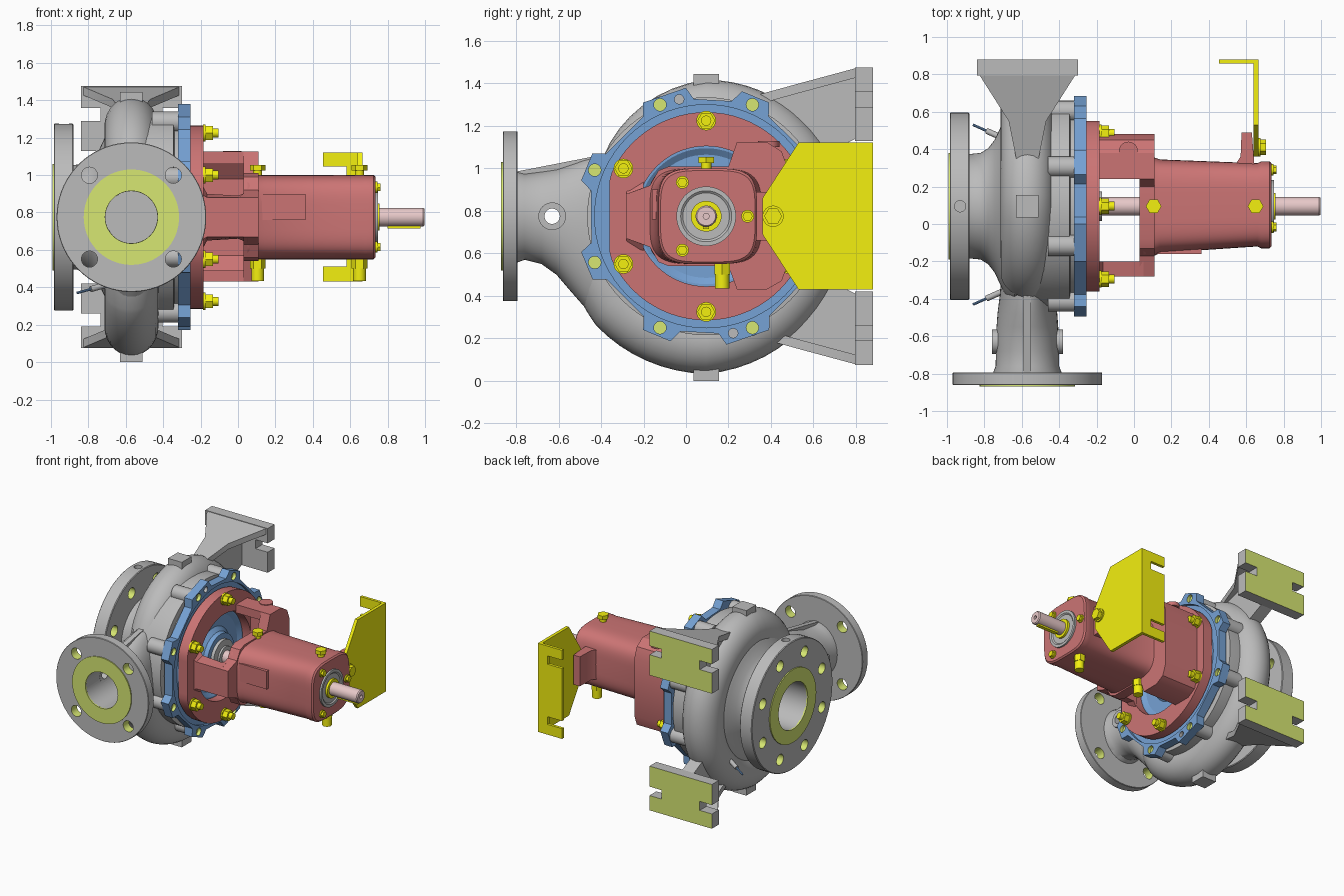
import bpy, bmesh
from math import sin, cos, pi, radians, copysign
from mathutils import Vector

if "Cube" in bpy.data.objects:
    bpy.data.objects.remove(bpy.data.objects["Cube"])

CY, CZ = 0.095, 0.775          # shaft axis
DX = -0.57                     # volute / discharge centre plane

def material(name, rgb):
    m = bpy.data.materials.new(name)
    m.diffuse_color = (*rgb, 1)
    m.use_nodes = True
    m.node_tree.nodes["Principled BSDF"].inputs["Base Color"].default_value = m.diffuse_color
    return m

GREY = material("cast_grey", (0.5, 0.5, 0.5))
RED = material("bracket_red", (0.6, 0.175, 0.175))
BLUE = material("cover_blue", (0.18, 0.36, 0.66))
YELLOW = material("hardware_yellow", (0.9, 0.87, 0.005))
LIME = material("machined_lime", (0.68, 0.8, 0.17))
PINK = material("shaft_pink", (0.8, 0.58, 0.58))

def finish(name, bm, mat):
    bmesh.ops.remove_doubles(bm, verts=bm.verts, dist=1e-5)
    bmesh.ops.recalc_face_normals(bm, faces=bm.faces)
    me = bpy.data.meshes.new(name)
    bm.to_mesh(me)
    bm.free()
    me.materials.append(mat)
    ob = bpy.data.objects.new(name, me)
    bpy.context.collection.objects.link(ob)
    return ob

def loft(name, rings, mat, wrap=False):
    """Skin a list of point rings; cap the ends unless wrapped."""
    bm = bmesh.new()
    vs = [[bm.verts.new(p) for p in r] for r in rings]
    n = len(vs[0])
    pairs = list(zip(vs, vs[1:])) + ([(vs[-1], vs[0])] if wrap else [])
    for a, b in pairs:
        for i in range(n):
            j = (i + 1) % n
            bm.faces.new((a[i], a[j], b[j], b[i]))
    if not wrap:
        bm.faces.new(vs[0])
        bm.faces.new(vs[-1])
    return finish(name, bm, mat)

def prism(name, yz, x0, x1, mat):
    return loft(name, [[(x, y, z) for y, z in yz] for x in (x0, x1)], mat)

def box(name, x, y, z, mat):
    return prism(name, [(y[0], z[0]), (y[1], z[0]), (y[1], z[1]), (y[0], z[1])], *x, mat)

def cyl(name, p0, p1, r, mat, n=32):
    p0, p1 = Vector(p0), Vector(p1)
    q = (p1 - p0).to_track_quat('Z', 'Y')
    circle = [q @ Vector((r * cos(2*pi*i/n), r * sin(2*pi*i/n), 0)) for i in range(n)]
    return loft(name, [[p + c for c in circle] for p in (p0, p1)], mat)

def turned(name, prof, mat, axis='x', n=72, wrap=False):
    """Revolve (position, radius) pairs about the shaft or discharge axis."""
    rings = []
    for t, r in prof:
        r = max(r, 1e-3)
        cs = [(r * cos(2*pi*i/n), r * sin(2*pi*i/n)) for i in range(n)]
        rings.append([(t, CY + a, CZ + b) if axis == 'x' else (DX + a, t, CZ + b) for a, b in cs])
    return loft(name, rings, mat, wrap)

def cut(ob, cutters):
    for c in cutters:
        m = ob.modifiers.new("cut", 'BOOLEAN')
        m.object, m.operation, m.solver = c, 'DIFFERENCE', 'EXACT'
        m.material_mode = 'TRANSFER'
    me = bpy.data.meshes.new_from_object(ob.evaluated_get(bpy.context.evaluated_depsgraph_get()))
    ob.modifiers.clear()
    ob.data = me
    for c in cutters:
        bpy.data.objects.remove(c)

def polar(r, deg):
    return CY + r * cos(radians(deg)), CZ + r * sin(radians(deg))

def xcyl(name, r_pos, deg, x0, x1, r, mat, n=24):
    y, z = polar(r_pos, deg)
    return cyl(name, (x0, y, z), (x1, y, z), r, mat, n)

def discharge_bore(y1):
    return cyl("bore", (DX, -.95, CZ), (DX, y1, CZ), .139, GREY, 48)

# Casing body with suction bore
casing = turned("pump_casing", [(-.62, 0), (-.62, .18), (-.985, .18), (-.985, .28), (-.87, .28), (-.82, .285),
       (-.78, .31), (-.745, .355), (-.715, .42), (-.685, .49), (-.64, .54), (-.46, .56), (-.345, .56),
       (-.34, .52), (-.32, .52), (-.32, 0)], GREY)
cut(casing, [discharge_bore(-.3)])
# Suction flange
suction = turned("suction_flange", [(-.985, .2), (-.985, .495), (-.98, .5), (-.885, .5), (-.88, .495), (-.88, .2)],
                 GREY, wrap=True)
cut(suction, [xcyl("hole", .395, 22.5 + 45*k, -1.1, -.8, .042, LIME) for k in range(8)]
    + [cyl("hole", (-.93, CY, 1.2), (-.93, CY, 1.4), .03, GREY)])
turned("suction_raised_face", [(-.993, .18), (-.993, .285), (-.98, .285), (-.98, .18)], LIME, wrap=True)

# Spiral volute: tube swept round the shaft with growing outer radius
SPIRAL = [(150, .56), (90, .642), (45, .645), (0, .66), (-45, .69), (-90, .742), (-135, .73), (-152, .70), (-175, .6)]
rings = []
for (a0, r0), (a1, r1) in zip(SPIRAL, SPIRAL[1:]):
    for s in range(8):
        a, ro = a0 + (a1 - a0) * s / 8, r0 + (r1 - r0) * s / 8
        ring = []
        for i in range(28):
            t = 2 * pi * i / 28
            y, z = polar(ro - .16 + .16 * cos(t), a)
            ring.append((DX + .145 * sin(t), y, z))
        rings.append(ring)
volute = loft("volute", rings, GREY)
cut(volute, [discharge_bore(-.2)])
for nm, z in (("top_pad", (1.35, 1.445)), ("bottom_pad", (0, .1))):
    box(nm, (-.63, -.51), (.035, .155), z, GREY)

# Discharge neck, flange and raised face
def neck_ring(y, lo, hi, rx, n=48):
    return [(DX + rx * cos(2*pi*i/n), y, (lo + hi)/2 + (hi - lo)/2 * sin(2*pi*i/n)) for i in range(n)]
neck = loft("discharge_neck", [neck_ring(*a) for a in ((-.3, .23, 1.07, .14), (-.4, .27, 1.06, .15),
    (-.48, .35, 1.04, .16), (-.55, .43, 1.015, .165), (-.61, .50, .995, .168), (-.68, .55, .985, .168),
    (-.76, .57, .975, .17), (-.8, .555, .985, .185), (-.86, .58, .97, .185),
    (-.86, .635, .915, .14), (-.42, .635, .915, .14))], GREY)
boss = cyl("drain_boss", (-.76, -.63, CZ), (-.38, -.63, CZ), .065, GREY)
for part in (neck, boss):
    cut(part, [cyl("hole", (-.9, -.63, CZ), (-.2, -.63, CZ), .036, GREY)]
        + ([discharge_bore(-.4)] if part is boss else []))
loft("neck_rib", [[(x, -.8, .93), (x, -.8, .985), (x, -.34, 1.075), (x, -.34, .95)] for x in (-.59, -.55)], GREY)
discharge = turned("discharge_flange", [(-.862, .15), (-.862, .397), (-.858, .4), (-.797, .4), (-.793, .397),
                   (-.793, .15)], GREY, 'y', wrap=True)
holes = []
for k in range(4):
    a = radians(45 + 90*k)
    x, z = DX + .317 * cos(a), CZ + .317 * sin(a)
    holes.append(cyl("hole", (x, -1, z), (x, -.7, z), .043, LIME))
cut(discharge, holes)
turned("discharge_raised_face", [(-.87, .14), (-.87, .255), (-.85, .255), (-.85, .14)], LIME, 'y', wrap=True)

# Casing feet: slotted plate, sloping outer sheet and central web, mirrored about the shaft height
for nm, s in (("upper", 1), ("lower", -1)):
    Z = lambda h: CZ + s * h
    foot = box(nm + "_foot_plate", (-.84, -.3), (.795, .88), sorted((Z(.355), Z(.7))), GREY)
    zz = sorted((Z(.515), Z(.585)))
    cut(foot, [box("slot", x, (.5, 1), zz, GREY) for x in ((-.95, -.735), (-.405, -.2))])
    foot.data.materials.append(LIME)
    for p in foot.data.polygons:
        if p.normal.y > .99 and p.center.y > .87:
            p.material_index = len(foot.data.materials) - 1
    loft(nm + "_foot_sheet", [[(DX - w, y, Z(h)), (DX + w, y, Z(h)), (DX + w, y, Z(h - .045)), (DX - w, y, Z(h - .045))]
                              for y, w, h in ((.35, .06, .575), (.55, .1, .63), (.81, .265, .7))], GREY)
    prism(nm + "_foot_web", [(.35, Z(.56)), (.81, Z(.68)), (.81, Z(.37)), (.45, Z(.2))], DX - .05, DX + .05, GREY)

# Blue cover plate with eight lobes, two of them widened for jack screws
outline = []
for k in range(8):
    a = 22.5 + 45 * k
    lo = 13.5 if k in (2, 6) else 6.5
    outline += [polar(r, a + d) for d, r in ((-lo - 3, .555), (-lo, .612), (6.5, .612), (10, .555))]
    xcyl("casing_lug", .55, a, -.46, -.318, .056, GREY)
cover = prism("cover_plate", outline, -.322, -.255, BLUE)
cut(cover, [turned("recess", [(-.28, .525), (-.2, .525)], BLUE)]
    + [xcyl("hole", .568, 22.5 + 45*k, -.28, -.2, .029, LIME) for k in range(8)]
    + [xcyl("hole", .565, a, -.28, -.2, .022, GREY) for a in (103, 283)])
turned("cover_hub", [(-.31, 0), (-.31, .45), (-.258, .45), (-.258, .32), (-.278, .29), (-.278, .2), (-.25, .17),
       (-.215, .165), (-.215, 0)], BLUE)
turned("seal_gland", [(-.23, 0), (-.23, .125), (-.19, .125), (-.185, .08), (-.17, .08), (-.17, 0)], GREY)

# Red bracket flange with trimmed sides, and its bolts
disc = [polar(.49, 5 * k) for k in range(72)]
flange = prism("bracket_flange", [(min(max(y, CY - .455), CY + .455), z) for y, z in disc], -.262, -.185, RED)
cut(flange, [turned("bore", [(-.5, .33), (0, .33)], RED)])
for k in range(6):
    a = 30 + 60 * k
    xcyl("flange_washer", .45, a, -.187, -.175, .046, YELLOW)
    xcyl("flange_nut", .45, a, -.177, -.135, .042, YELLOW, 6)
    xcyl("flange_stud", .45, a, -.14, -.105, .024, YELLOW)

# Lantern: back wall, front arm flaring into the flange, C-shaped rear arm
C_OUT = [(.24, 1.125), (.38, 1.125), (.45, 1.08), (.48, 1.0), (.48, .55), (.45, .47), (.38, .43), (.24, .43)]
C_IN = [(.24, .49), (.36, .49), (.42, .57), (.42, .98), (.36, 1.06), (.24, 1.06)]
prism("rear_arm", C_OUT + C_IN, -.19, .05, RED)
prism("lantern_wall", [(-.28, .67), (-.28, .88), (-.17, .92), (-.13, .99), (-.08, 1.01), (.2, 1.01)] + C_OUT
      + [(.2, .54), (-.08, .54), (-.13, .56), (-.17, .63)], .03, .11, RED)
loft("front_arm", [[(x, -.28, CZ - h), (x, -.28, CZ + h), (x, -.2, CZ + h + e), (x, -.2, CZ - h - e)]
                   for x, h, e in ((-.19, .12, .05), (-.165, .105, .02), (.0, .105, .01), (.05, .105, .03))], RED)
cyl("arm_pad", (-.03, .39, 1.1), (-.03, .39, 1.13), .05, RED)

# Bearing housing: rounded-square loft
def squircle(x, y0, y1, h=.225, p=.5, n=72):
    f = lambda v: copysign(abs(v) ** p, v)
    return [(x, (y0 + y1)/2 + (y1 - y0)/2 * f(cos(2*pi*i/n)), CZ + h * f(sin(2*pi*i/n))) for i in range(n)]
loft("bearing_housing", [squircle(*a) for a in ((.05, -.18, .37, .235), (.11, -.17, .355), (.14, -.155, .345),
     (.66, -.12, .325), (.68, -.13, .335), (.725, -.13, .335), (.735, -.12, .325, .215))], RED)
box("housing_panel", (.12, .36), (-.16, -.1), (.76, .9), RED)
loft("foot_lug", [[(x, y, z) for x, y in ((.53, .3), (.57, .36), (.575, .49), (.63, .49), (.645, .3))]
                  for z in (.66, .89)], RED)

# Bearing end: cover rings, shaft, key, screws
turned("bearing_cover", [(.73, .07), (.73, .14), (.748, .14), (.748, .12), (.74, .11), (.74, .07)], GREY, wrap=True)
turned("shaft_seal_ring", [(.73, .05), (.73, .072), (.757, .072), (.757, .05)], YELLOW, wrap=True)
shaft = turned("shaft", [(-.25, 0), (-.25, .05), (.99, .05), (.998, .044), (.998, 0)], PINK, n=40)
cut(shaft, [turned("centre_hole", [(.96, .014), (1.1, .014)], PINK, n=20)])
box("shaft_key", (.8, .975), (CY - .014, CY + .014), (.714, .75), YELLOW)
for a in (0, 125, 235):
    xcyl("cover_screw", .195, a, .73, .745, .03, YELLOW)
    xcyl("cover_screw_head", .195, a, .745, .762, .024, YELLOW, 6)

# Oil plugs above and drain fittings below the housing
for x in (.105, .65):
    cyl("oil_plug_stem", (x, CY, .97), (x, CY, 1.03), .024, YELLOW)
    cyl("oil_plug_head", (x, CY, 1.025), (x, CY, 1.055), .042, YELLOW, 6)
    cyl("drain_fitting", (x, .17, .58), (x, .17, .5), .042, YELLOW, 6)
    cyl("drain_fitting_end", (x, .17, .51), (x, .17, .435), .034, YELLOW)

# Yellow support foot: upright sheet, slotted base, fixing bolt
prism("support_plate", [(.36, .86), (.36, .69), (.53, .43), (.88, .43), (.88, 1.122), (.53, 1.122)], .64, .665, YELLOW)
base = box("support_base", (.455, .66), (.858, .88), (.43, 1.122), YELLOW)
cut(base, [box("slot", (.3, .58), (.8, 1), z, YELLOW) for z in ((.51, .57), (.98, 1.045))])
cyl("support_washer", (.66, .41, CZ), (.675, .41, CZ), .05, YELLOW)
cyl("support_bolt", (.67, .41, CZ), (.705, .41, CZ), .042, YELLOW, 6)

# Small sensor probes on the suction side
for tip, root in (((-.86, -.43, .37), (-.68, -.35, .42)), ((-.86, .53, .37), (-.68, .45, .42))):
    tip, root = Vector(tip), Vector(root)
    cyl("probe_body", root, root.lerp(tip, .6), .016, GREY, 12)
    cyl("probe_lead", root.lerp(tip, .55), tip, .007, BLUE, 10)

# Smooth shading with sharp edges kept
bpy.ops.object.select_all(action='SELECT')
bpy.context.view_layer.objects.active = shaft
bpy.ops.object.shade_smooth_by_angle(angle=radians(32))
